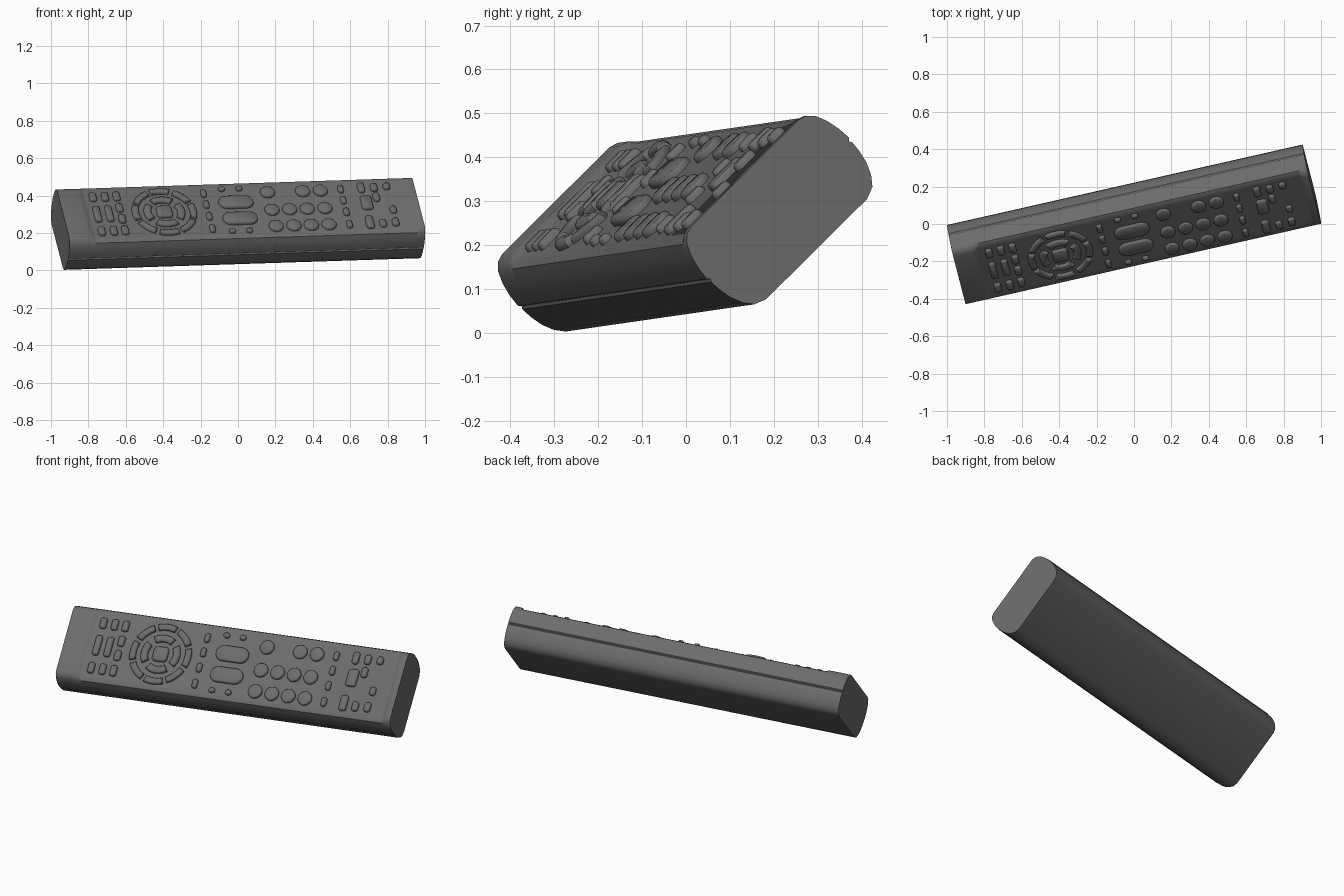
import bpy, bmesh, math
from mathutils import Matrix, Vector

cube = bpy.data.objects.get("Cube")
if cube:
    bpy.data.objects.remove(cube)

# Dark plastic
grey = bpy.data.materials.new("dark_grey_plastic")
grey.use_nodes = True
colour = (0.15, 0.15, 0.15, 1)
grey.diffuse_color = colour
grey.node_tree.nodes["Principled BSDF"].inputs["Base Color"].default_value = colour

# Tilted frame: length, width and face normal
length = Vector((0.975, 0.2206, 0.0318)).normalized()
width = Vector((-0.18, 0.70, 0.695))
width = (width - length * width.dot(length)).normalized()
normal = length.cross(width)
frame = Matrix((length, width, normal)).transposed().to_4x4()
frame.translation = (0, 0, 0.247)
PANEL = 0.104


def finish(bm, name, angle=35):
    bmesh.ops.recalc_face_normals(bm, faces=bm.faces)
    mesh = bpy.data.meshes.new(name)
    bm.to_mesh(mesh)
    bm.free()
    mesh.materials.append(grey)
    obj = bpy.data.objects.new(name, mesh)
    bpy.context.collection.objects.link(obj)
    obj.matrix_world = frame
    bpy.ops.object.select_all(action='DESELECT')
    obj.select_set(True)
    bpy.context.view_layer.objects.active = obj
    bpy.ops.object.shade_smooth_by_angle(angle=math.radians(angle))
    return obj


def stack(bm, rings):
    """Join closed rings of points and cap both ends."""
    rings = [[bm.verts.new(p) for p in ring] for ring in rings]
    n = len(rings[0])
    for a, b in zip(rings, rings[1:]):
        for i in range(n):
            j = (i + 1) % n
            bm.faces.new((a[i], a[j], b[j], b[i]))
    bm.faces.new(rings[0])
    bm.faces.new(rings[-1])


# Casing: half profile lofted, dropping to the key panel between the ends
half = [(0.175, 0.119), (0.195, 0.113), (0.21, 0.098), (0.222, 0.07), (0.229, 0.04),
        (0.232, 0.008), (0.226, 0.002), (0.23, -0.004), (0.228, -0.03), (0.222, -0.06),
        (0.21, -0.088), (0.193, -0.11), (0.165, -0.121)]
profile = half + [(-v, n) for v, n in reversed(half)]
stations = [(-0.975, 0), (-0.865, 0), (-0.85, 0.3), (-0.835, 0.85), (-0.825, 1),
            (0.922, 1), (0.93, 0.8), (0.938, 0.2), (0.944, 0), (0.975, 0)]
bm = bmesh.new()
stack(bm, [[(u, v, n - drop * max(0, n - PANEL)) for v, n in profile]
           for u, drop in stations])
finish(bm, "casing")


def outline(w, h, r, steps=5):
    r = min(r, w / 2, h / 2)
    pts = []
    for k, (sx, sy) in enumerate([(1, 1), (-1, 1), (-1, -1), (1, -1)]):
        for s in range(steps + 1):
            a = (k + s / steps) * math.pi / 2
            pts.append((sx * (w / 2 - r) + r * math.cos(a),
                        sy * (h / 2 - r) + r * math.sin(a)))
    return pts


# Height and edge inset of each layer of a key
LAYERS = [(-0.006, 0), (0.008, 0), (0.014, 0.003), (0.017, 0.008)]


def key(bm, u, v, w, h, r=0.012):
    stack(bm, [[(u + x, v + y, PANEL + z)
                for x, y in outline(w - 2 * d, h - 2 * d, max(r - d, 0.003))]
               for z, d in LAYERS])


def arc_key(bm, u, v, r0, r1, mid, span, steps=10):
    rings = []
    for z, d in LAYERS:
        pts = []
        for r, flip in ((r1 - d, 1), (r0 + d, -1)):
            s = span / 2 - d / r
            for i in range(steps + 1):
                a = mid + flip * s * (2 * i / steps - 1)
                pts.append((u + r * math.cos(a), v + r * math.sin(a), PANEL + z))
        rings.append(pts)
    stack(bm, rings)


# Left block of function keys
bm = bmesh.new()
for u in (-0.786, -0.72, -0.657):
    for v in (0.13, -0.132):
        key(bm, u, v, 0.037, 0.062)
for u in (-0.786, -0.72):
    key(bm, u, 0, 0.037, 0.115)
for v in (0.042, -0.042):
    key(bm, -0.657, v, 0.037, 0.06)
finish(bm, "function_keys")

# Navigation ring
bm = bmesh.new()
key(bm, -0.418, 0, 0.085, 0.085, 0.02)
for i in range(4):
    arc_key(bm, -0.418, 0, 0.072, 0.112, i * math.pi / 2, 1.2)
for i in range(8):
    arc_key(bm, -0.418, 0, 0.14, 0.176, i * math.pi / 4, 0.66)
finish(bm, "navigation_keys")

# Small key columns either side of the number pad
bm = bmesh.new()
for u in (-0.18, 0.572):
    for v in (0.13, 0.045, -0.045, -0.14):
        key(bm, u, v, 0.03, 0.052)
for u in (-0.075, 0.02):
    for v in (0.16, -0.163):
        key(bm, u, v, 0.036, 0.03, 0.015)
finish(bm, "small_keys")

# Long oval rocker keys
bm = bmesh.new()
for v in (0.057, -0.067):
    key(bm, -0.015, v, 0.19, 0.09, 0.045)
finish(bm, "rocker_keys")

# Round number keys
bm = bmesh.new()
columns = (0.17, 0.267, 0.363, 0.46)
for v in (0.125, -0.01, -0.135):
    for i, u in enumerate(columns):
        if v < 0.1 or i != 1:
            key(bm, u, v, 0.08, 0.08, 0.04)
finish(bm, "number_keys")

# Right block of playback keys
bm = bmesh.new()
for u, v, w, h in [(0.685, 0.135, 0.037, 0.07), (0.755, 0.135, 0.037, 0.055),
                   (0.825, 0.14, 0.037, 0.045), (0.695, 0.02, 0.06, 0.1),
                   (0.755, 0.06, 0.035, 0.06), (0.83, -0.04, 0.035, 0.05),
                   (0.685, -0.13, 0.042, 0.09), (0.755, -0.14, 0.037, 0.055),
                   (0.825, -0.135, 0.037, 0.055)]:
    key(bm, u, v, w, h, 0.015)
finish(bm, "playback_keys")
